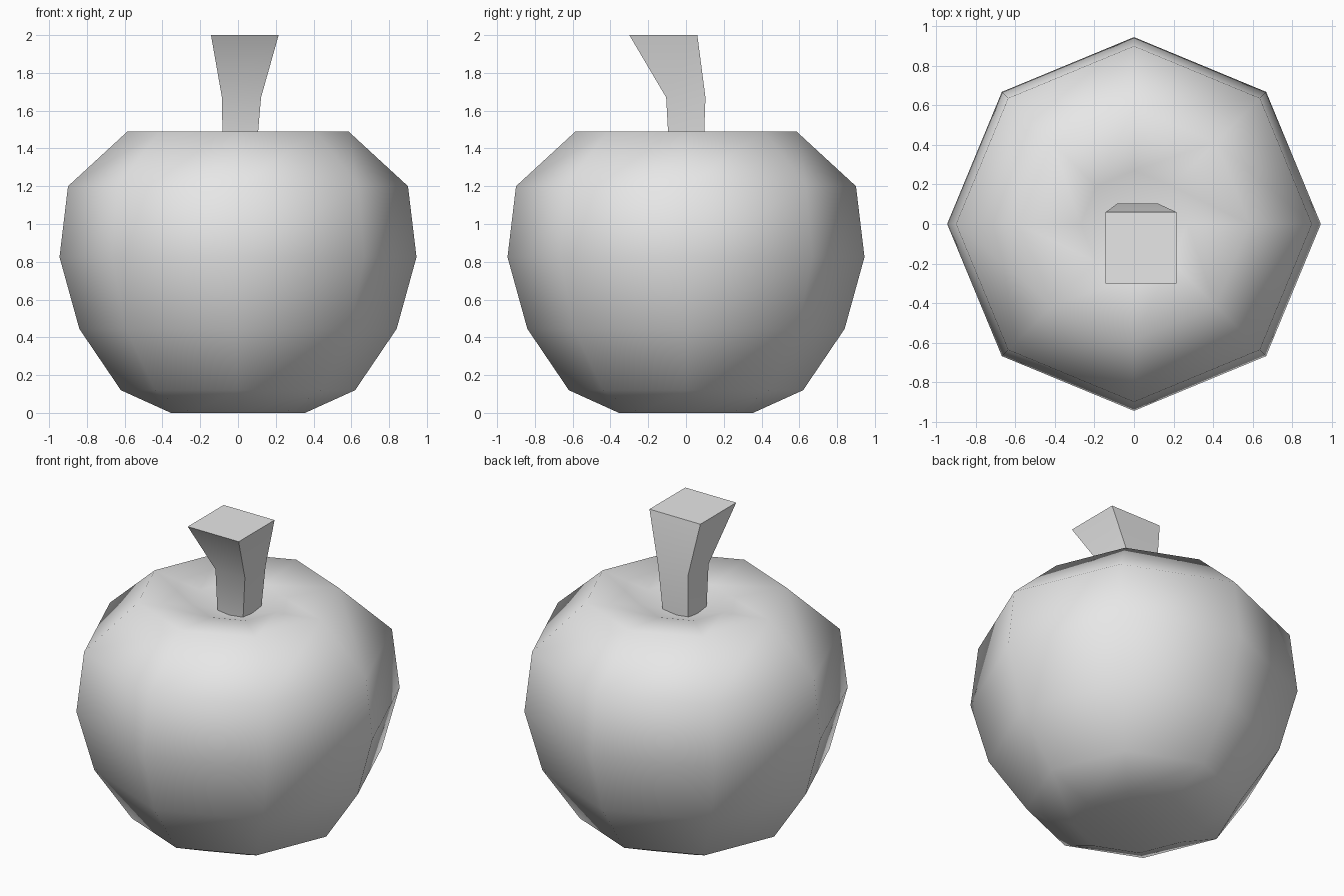
import bpy
import math

cube = bpy.data.objects.get("Cube")
if cube:
    bpy.data.objects.remove(cube, do_unlink=True)

# One plain grey for everything
grey = bpy.data.materials.new("light grey")
grey.use_nodes = True
grey.diffuse_color = (0.8, 0.8, 0.8, 1)
grey.node_tree.nodes["Principled BSDF"].inputs["Base Color"].default_value = grey.diffuse_color


def add_mesh(name, verts, faces):
    mesh = bpy.data.meshes.new(name)
    mesh.from_pydata(verts, [], faces)
    mesh.materials.append(grey)
    obj = bpy.data.objects.new(name, mesh)
    bpy.context.collection.objects.link(obj)
    return obj


def bridge(rings, n):
    """Quads joining consecutive rings of n vertices, listed bottom to top."""
    return [(r * n + i, r * n + (i + 1) % n, (r + 1) * n + (i + 1) % n, (r + 1) * n + i)
            for r in range(rings - 1) for i in range(n)]


# Fruit body: eight-sided turned profile with a dimple at each pole
SIDES = 8
profile = [(0.355, 0), (0.62, 0.12), (0.84, 0.445), (0.945, 0.825),
           (0.9, 1.2), (0.585, 1.49), (0.27, 1.45)]
verts = [(r * math.cos(math.tau * i / SIDES), r * math.sin(math.tau * i / SIDES), z)
         for r, z in profile for i in range(SIDES)]
faces = bridge(len(profile), SIDES)
bottom, top = len(verts), len(verts) + 1
verts += [(0, 0, 0.05), (0, 0, 1.37)]
last = bottom - SIDES
for i in range(SIDES):
    j = (i + 1) % SIDES
    faces += [(j, i, bottom), (last + i, last + j, top)]
body = add_mesh("fruit_body", verts, faces)
body.data.shade_smooth()

# Stem: square sections that lean forward and flare (x0, x1, y0, y1, z)
sections = [(-0.08, 0.09, -0.085, 0.09, 1.3),
            (-0.085, 0.122, -0.105, 0.103, 1.67),
            (-0.143, 0.215, -0.3, 0.06, 2)]
verts = [(x, y, z) for x0, x1, y0, y1, z in sections
         for x, y in ((x0, y0), (x1, y0), (x1, y1), (x0, y1))]
faces = bridge(len(sections), 4) + [(3, 2, 1, 0), (8, 9, 10, 11)]
stem = add_mesh("stem", verts, faces)

bpy.ops.object.select_all(action="DESELECT")
stem.select_set(True)
bpy.context.view_layer.objects.active = stem
bpy.ops.object.shade_smooth_by_angle(angle=math.radians(35))
